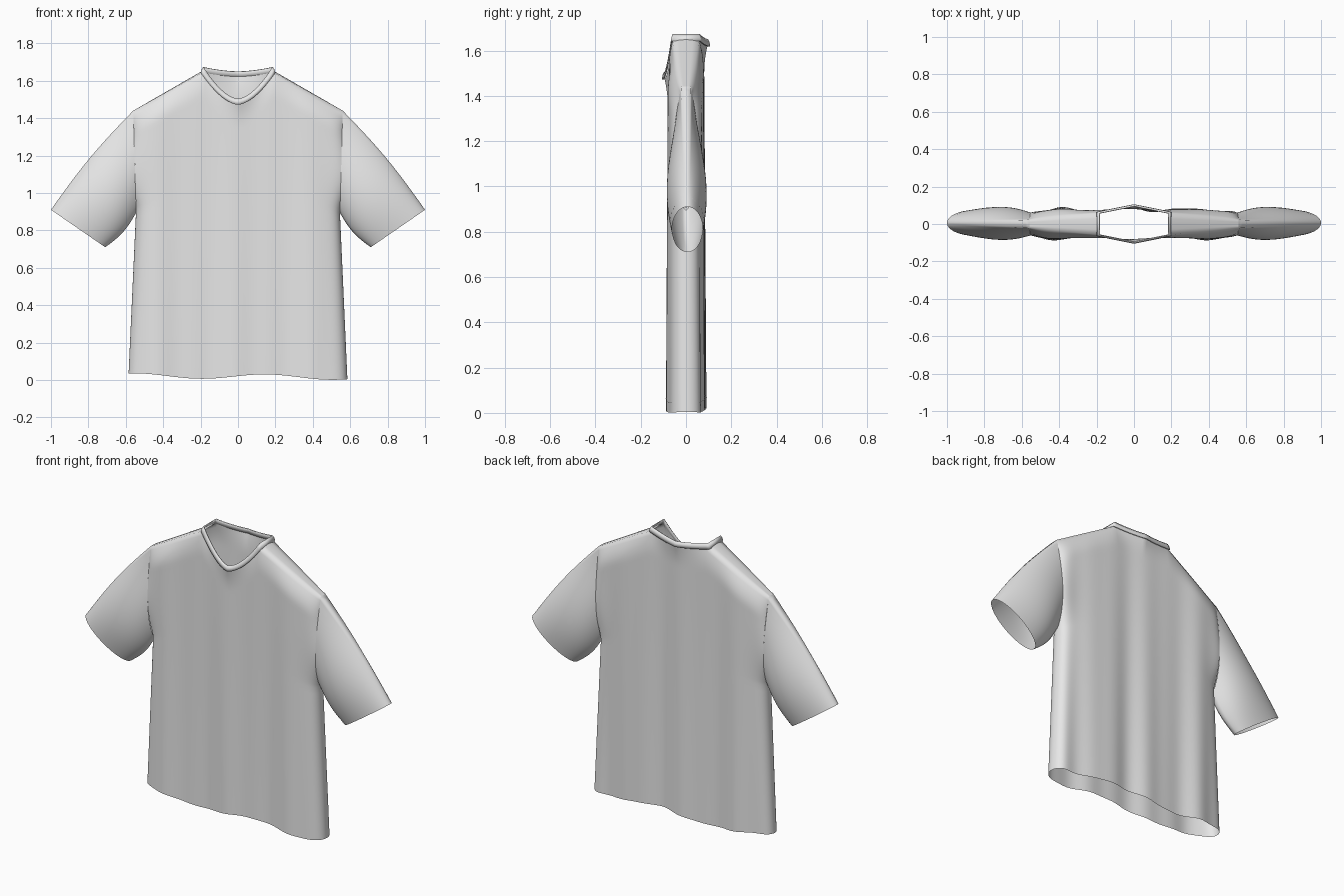
import bpy, bmesh
from math import sin, cos, pi, sqrt
from mathutils import Vector

if "Cube" in bpy.data.objects:
    bpy.data.objects.remove(bpy.data.objects["Cube"])

fabric = bpy.data.materials.new("light_grey_cotton")
fabric.use_nodes = True
GREY = (0.8, 0.8, 0.8, 1)
fabric.diffuse_color = GREY
fabric.node_tree.nodes["Principled BSDF"].inputs["Base Color"].default_value = GREY

SHOULDER_X, NECK_X, ARM_T = 0.56, 0.19, 0.62
NECK_U = NECK_X / SHOULDER_X
FRONT, BACK = -1, 1


def lerp(a, b, f):
    return a + (b - a) * f


def finish(bm, name):
    """Weld, orient and smooth a mesh, then add it to the scene."""
    bmesh.ops.remove_doubles(bm, verts=bm.verts, dist=0.0002)
    bmesh.ops.recalc_face_normals(bm, faces=bm.faces)
    mesh = bpy.data.meshes.new(name)
    bm.to_mesh(mesh)
    bm.free()
    mesh.materials.append(fabric)
    mesh.shade_smooth()
    obj = bpy.data.objects.new(name, mesh)
    bpy.context.collection.objects.link(obj)
    return obj


def skin(bm, rows, closed=False):
    """Fill quads between neighbouring rows of points."""
    grid = [[bm.verts.new(p) for p in row] for row in rows]
    for a, b in zip(grid, grid[1:]):
        n = len(a)
        for i in range(n if closed else n - 1):
            k = (i + 1) % n
            bm.faces.new((a[i], a[k], b[k], b[i]))


def top_height(x, side):
    """Shoulder slope outside the neck, neckline inside it."""
    a = abs(x)
    if a >= NECK_X:
        return lerp(1.645, 1.44, (a - NECK_X) / (SHOULDER_X - NECK_X))
    low = 1.476 if side == FRONT else 1.622
    return lerp(low, 1.645, (a / NECK_X) ** 1.7)


def shoulder_depth(x):
    a = abs(x)
    if a < NECK_X:
        return lerp(0.095, 0.058, a / NECK_X)
    return lerp(0.058, 0.022, (a - NECK_X) / (SHOULDER_X - NECK_X))


def armhole_depth(t):
    if t <= ARM_T:
        return 0
    q = min(1, (t - ARM_T) / (1 - ARM_T))
    return 0.022 * q + 0.052 * max(0, sin(pi * q ** 0.7))


def body_point(u, t, side):
    """u runs across the shirt, t from hem to top edge."""
    xs = u * SHOULDER_X
    if t < ARM_T:
        x = u * lerp(0.585, 0.545, t / ARM_T)
    else:
        x = u * lerp(0.545, SHOULDER_X, (t - ARM_T) / (1 - ARM_T))
    hem = 0.018 - 0.008 * x + 0.013 * cos(9 * (x - 0.15))
    top = top_height(xs, side)
    z = lerp(hem, top, t)
    # vertical drape folds, fading out towards the top
    fade = 1 - 0.75 * t
    if side == FRONT:
        fold = 0.008 * cos(15 * x + 0.4 * t) + 0.004 * cos(31 * x + 1)
    else:
        fold = 0.010 * cos(19 * x + 1) + 0.004 * cos(33 * x)
    full = 0.077 + fold * fade
    s = shoulder_depth(xs)
    k = 1 - (1 - min((top - z) / 0.13, 1)) ** 2
    h = lerp(s, full, k)
    rim = abs(u) ** 12
    h = sqrt(h * h * (1 - rim) + armhole_depth(t) ** 2 * rim)
    return Vector((x, side * h, z))


def sleeve_point(mirror, q, s, side):
    """q runs from underarm to sleeve top, s from armhole to cuff."""
    root = body_point(1, lerp(ARM_T, 1, q), side)
    round_q = (1 - cos(pi * q)) / 2
    cuff = Vector((lerp(0.71, 1.0, round_q), side * 0.068 * sin(pi * q) + 0.006,
                   lerp(0.71, 0.91, round_q)))
    p = root.lerp(cuff, s)
    puff = sin(pi * s)
    p.y += side * 0.024 * puff * sin(pi * q)
    p.x += 0.012 * puff * (2 * q - 1)
    p.z += 0.012 * puff * (2 * q - 1)
    p.x *= mirror
    return p


# Column and row spacing, finer at the side seams
neck_cols = [lerp(-NECK_U, NECK_U, i / 28) for i in range(29)]
outer = [lerp(NECK_U, 1, sin(pi / 2 * i / 26)) for i in range(27)]
cols = [-u for u in reversed(outer[1:])] + neck_cols + outer[1:]
qs = [i / 26 for i in range(27)]
rows = [ARM_T * i / 24 for i in range(24)] + [lerp(ARM_T, 1, q) for q in qs]

# Body: front and back panels joined along sides and shoulders
bm = bmesh.new()
for side in (FRONT, BACK):
    skin(bm, [[body_point(u, t, side) for u in cols] for t in rows])
for mirror in (-1, 1):
    strips = []
    for u in outer:
        f, b = (body_point(mirror * u, 1, side) for side in (FRONT, BACK))
        crown = Vector((0, 0, 0.012 * (1 - u)))
        strips.append([f, f.lerp(b, 0.25) + crown * 0.75, f.lerp(b, 0.5) + crown,
                       f.lerp(b, 0.75) + crown * 0.75, b])
    skin(bm, strips)
finish(bm, "shirt_body")

# Sleeves: open tubes from the armholes to the cuffs
for mirror, label in ((1, "left"), (-1, "right")):
    bm = bmesh.new()
    skin(bm, [[sleeve_point(mirror, q, i / 24, FRONT) for q in qs] +
              [sleeve_point(mirror, q, i / 24, BACK) for q in reversed(qs)]
              for i in range(25)], closed=True)
    bmesh.ops.dissolve_degenerate(bm, dist=0.0002, edges=bm.edges)
    finish(bm, label + "_sleeve")

# Collar: ribbed band standing around the neckline
ring = [body_point(u, 1, FRONT) for u in neck_cols]
ring += [body_point(u, 1, BACK) for u in reversed(neck_cols)]
bm = bmesh.new()
skin(bm, [[Vector((p.x * a, p.y * b, p.z + c)) for p in ring]
          for a, b, c in ((1.04, 1.08, -0.004), (1.02, 1.07, 0.012), (0.97, 1.0, 0.027))],
     closed=True)
collar = finish(bm, "collar")
band = collar.modifiers.new("band_thickness", "SOLIDIFY")
band.thickness = 0.006
band.offset = 0


# Stitching: short flat dashes following the hem and cuffs
def stitches(name, surface, count, line, height):
    bm = bmesh.new()
    for side in (FRONT, BACK):
        lift = Vector((0, side * 0.002, 0))
        for i in range(count):
            a, b = (i + 0.25) / count, (i + 0.75) / count
            skin(bm, [[surface(v, w, side) + lift for v in (a, b)]
                      for w in (line, line + height)])
    finish(bm, name)


stitches("hem_stitches", lambda v, w, side: body_point(lerp(-0.97, 0.97, v), w, side),
         60, 0.03, 0.0015)
for mirror, label in ((1, "left"), (-1, "right")):
    stitches(label + "_cuff_stitches",
             lambda v, w, side: sleeve_point(mirror, lerp(0.05, 0.95, v), w, side),
             16, 0.92, 0.008)
